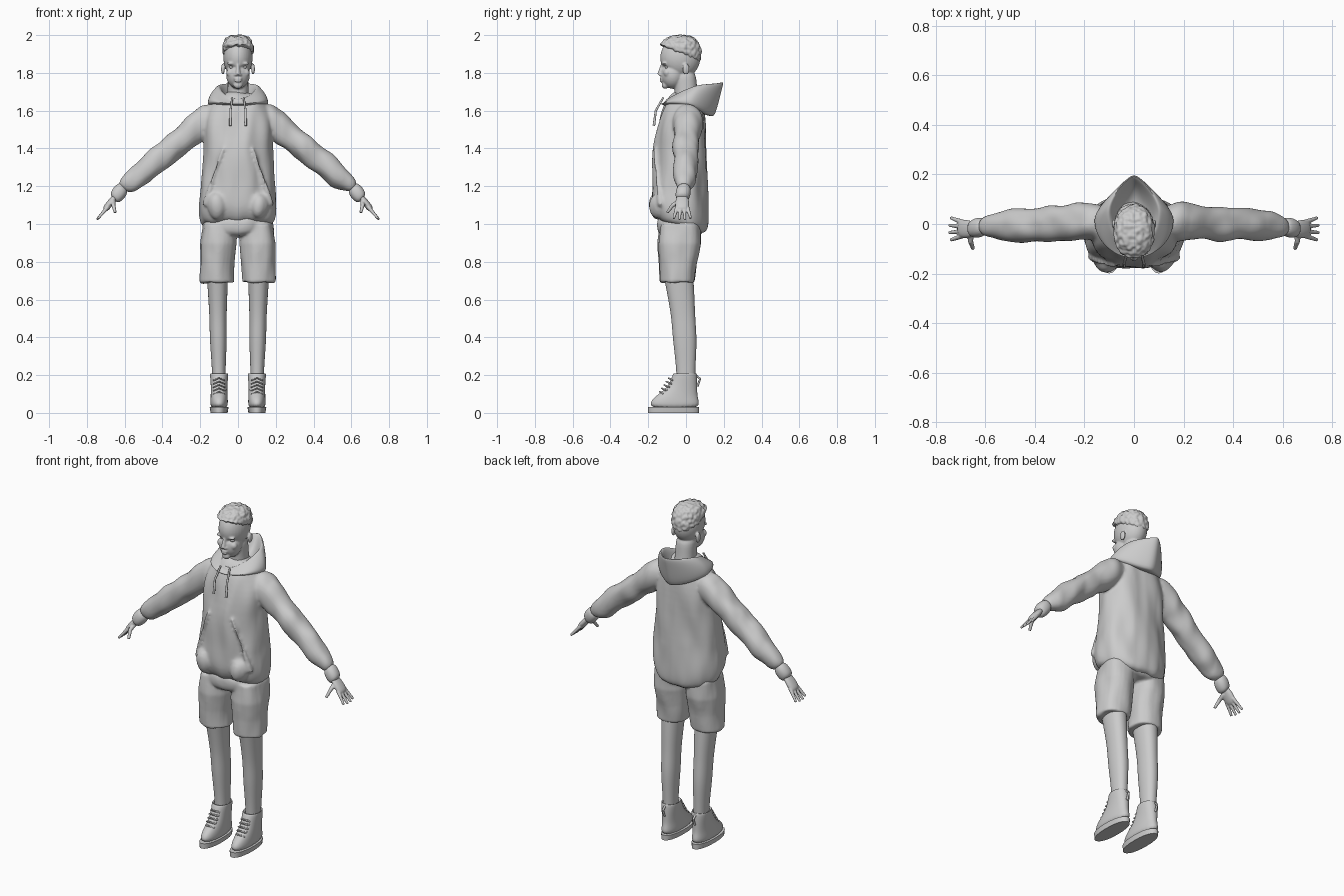
import bpy, bmesh, math
from mathutils import Vector, noise

default_cube = bpy.data.objects.get("Cube")
if default_cube:
    bpy.data.objects.remove(default_cube)

colour = (.6, .6, .6, 1)
grey = bpy.data.materials.new("plain grey")
grey.use_nodes = True
grey.diffuse_color = colour
grey.node_tree.nodes["Principled BSDF"].inputs["Base Color"].default_value = colour

SIDEWAYS, FORWARD = Vector((1, 0, 0)), Vector((0, 1, 0))
ARM_FRAME = dict(across=FORWARD, along=Vector((.66, 0, .75)))


def add_object(name, data, paired=False):
    """Link an object; a paired part is mirrored to the other side."""
    part = bpy.data.objects.new(name, data)
    bpy.context.collection.objects.link(part)
    data.materials.append(grey)
    if paired:
        part.modifiers.new("other side", "MIRROR")
    return part


def mesh_object(name, bm, paired, levels):
    mesh = bpy.data.meshes.new(name)
    bm.to_mesh(mesh)
    bm.free()
    part = add_object(name, mesh)
    part.modifiers.new("rounding", "SUBSURF").levels = levels
    if paired:
        part.modifiers.new("other side", "MIRROR")
    return part


def stack(rows, x=0):
    """Level rings from rows of height, half width, front, back and optional tilt."""
    rings = []
    for height, half, front, back, *tilt in rows:
        centre = Vector((x, (front + back) / 2, height))
        rings.append((centre, half, (back - front) / 2, sum(tilt)))
    return rings


def limb(start, end, radii, depth=1, end_depth=None, bow=0):
    """Evenly spaced rings from start to end."""
    rings = []
    for i, radius in enumerate(radii):
        t = i / (len(radii) - 1)
        centre = Vector(start).lerp(Vector(end), t) + FORWARD * bow * math.sin(math.pi * t)
        ratio = depth + ((end_depth or depth) - depth) * t
        rings.append((centre, radius, radius * ratio, 0))
    return rings


def loft(name, rings, across=SIDEWAYS, along=FORWARD, paired=False,
         sides=24, square=2.2, pointed=0, lift=0, levels=2):
    """Skin a row of rounded rings, with an optional pointed back and raised sides."""
    bm = bmesh.new()
    loops = []
    for centre, half, deep, tilt in rings:
        loop = []
        for i in range(sides):
            angle = math.tau * i / sides
            c, s = (math.copysign(abs(w) ** (2 / square), w)
                    for w in (math.cos(angle), math.sin(angle)))
            if s > 0:
                s += pointed * (1 - abs(c) - s)
            point = centre + across * half * c + along * deep * s
            point.z += tilt * s + lift * c * c
            loop.append(bm.verts.new(point))
        loops.append(loop)
    for low, high in zip(loops, loops[1:]):
        for i in range(sides):
            bm.faces.new((low[i - 1], low[i], high[i], high[i - 1]))
    for cap in (loops[0], loops[-1]):
        bm.faces.new(cap)
    bmesh.ops.recalc_face_normals(bm, faces=bm.faces)
    return mesh_object(name, bm, paired, levels)


def ball(name, centre, size):
    """An ellipsoid, paired when it is off the centre line."""
    bm = bmesh.new()
    bmesh.ops.create_uvsphere(bm, u_segments=16, v_segments=12, radius=1)
    for vert in bm.verts:
        vert.co = Vector(centre) + vert.co * Vector(size)
    return mesh_object(name, bm, centre[0] != 0, 1)


def tube(name, points, thick, thin, paired=True):
    """A round tube through points, tapering from thick to thin."""
    curve = bpy.data.curves.new(name, "CURVE")
    curve.dimensions, curve.bevel_depth, curve.use_fill_caps = "3D", 1, True
    spline = curve.splines.new("POLY")
    spline.points.add(len(points) - 1)
    for i, (knot, place) in enumerate(zip(spline.points, points)):
        knot.co = (*place, 1)
        knot.radius = thick + (thin - thick) * i / (len(points) - 1)
    return add_object(name, curve, paired)


def fuse(name, *parts, voxel=0, relax=3):
    """Join parts, melt them into one skin if a voxel size is given, and shade smooth."""
    bpy.ops.object.select_all(action="DESELECT")
    for part in parts:
        part.select_set(True)
    whole = bpy.context.view_layer.objects.active = parts[0]
    bpy.ops.object.convert(target="MESH")
    if len(parts) > 1:
        bpy.ops.object.join()
    if voxel:
        melt = whole.modifiers.new("melt", "REMESH")
        melt.mode, melt.voxel_size = "VOXEL", voxel
        whole.modifiers.new("relax", "SMOOTH").iterations = relax
        bpy.ops.object.convert(target="MESH")
        bpy.ops.object.shade_smooth()
    else:
        bpy.ops.object.shade_smooth_by_angle(angle=math.radians(45))
    whole.name = name
    return whole


def crumple(whole, amount, frequency, upright):
    """Push the skin in and out with soft noise."""
    scale = Vector((frequency, frequency, upright))
    pushes = [vert.normal * amount * noise.noise(vert.co * scale) for vert in whole.data.vertices]
    for vert, push in zip(whole.data.vertices, pushes):
        vert.co += push


# Head with face features, ears and neck
head = fuse(
    "head",
    ball("skull", (0, -.03, 1.88), (.08, .11, .11)),
    ball("jaw", (0, -.07, 1.79), (.065, .065, .075)),
    ball("chin", (0, -.11, 1.735), (.025, .02, .02)),
    loft("neck", limb((0, .01, 1.6), (0, -.01, 1.82), [.07, .055, .055, .055], 1.1)),
    tube("nose", [(0, -.125, 1.85), (0, -.14, 1.79)], .007, .013, paired=False),
    ball("nostril", (.01, -.135, 1.79), (.01, .01, .007)),
    ball("brow", (.034, -.115, 1.85), (.026, .013, .008)),
    ball("cheek", (.04, -.1, 1.8), (.023, .02, .022)),
    ball("upper_lip", (0, -.13, 1.77), (.022, .01, .006)),
    ball("lower_lip", (0, -.13, 1.757), (.02, .01, .006)),
    ball("ear", (.08, 0, 1.82), (.01, .02, .03)),
    voxel=.005)

# Eye sockets and eyes
eye = Vector((.033, -.1, 1.83))
for vert in head.data.vertices:
    if vert.co.y < eye.y / 2:
        gap = math.hypot(abs(vert.co.x) - eye.x, 2 * (vert.co.z - eye.z))
        vert.co.y += .008 * math.exp(-(gap / .016) ** 2)
fuse("eyes", ball("eye", eye, (.014, .012, .008)))

# Short curly hair
hair = fuse("hair", loft("hair_cap", stack([
    (1.89, .08, -.13, .08, -.06), (1.93, .085, -.145, .085, -.02), (1.96, .08, -.13, .07),
    (1.99, .06, -.1, .04), (2, .03, -.06, .01)])), voxel=.005)
crumple(hair, .007, 55, 55)

# Hoodie body, sleeves and front pocket
torso = loft("torso", stack([
    (.97, .18, -.15, .1, -.04), (1.02, .2, -.17, .12, -.03), (1.1, .21, -.19, .12),
    (1.25, .19, -.18, .11), (1.45, .18, -.17, .12), (1.6, .18, -.13, .1),
    (1.67, .12, -.09, .08), (1.7, .06, -.05, .05)]))
sleeve = loft("sleeve", limb((.1, .01, 1.61), (.62, -.01, 1.18),
                             [.06, .08, .07, .07, .065, .065, .04]), paired=True, **ARM_FRAME)
pocket = ball("pocket", (.11, -.15, 1.1), (.05, .05, .07))
pocket_edge = tube("pocket_edge", [(.08, -.17, 1.4), (.13, -.16, 1.26), (.17, -.13, 1.1)], .006, .014)
hoodie = fuse("hoodie", torso, sleeve, pocket, pocket_edge, voxel=.009, relax=5)
crumple(hoodie, .013, 13, 5)

# Folded hood with a pointed back, and drawstrings
fuse("hood", loft("hood_bag", stack([
    (1.59, .13, -.09, .13, -.02), (1.6, .17, -.14, .16, -.04), (1.66, .15, -.14, .19, .03),
    (1.7, .11, -.12, .21, .06), (1.7, .1, -.11, .19, .05), (1.67, .08, -.1, .15),
    (1.63, .07, -.07, .07)]), square=2, pointed=.45, lift=.03))
fuse("drawstrings", tube("drawstring", [(.03, -.12, 1.67), (.04, -.16, 1.6), (.04, -.17, 1.52)],
                         .005, .007))

# Cuffs and hands
fuse("cuffs", loft("cuff", limb((.6, -.01, 1.2), (.66, -.02, 1.13), [.03, .04, .04, .03]),
                   paired=True, **ARM_FRAME))
palm = loft("palm", limb((.62, -.02, 1.18), (.71, -.02, 1.07), [.02, .025, .036, .038, .03], .5),
            paired=True, **ARM_FRAME)
thumb = tube("thumb", [(.66, -.03, 1.12), (.66, -.07, 1.1), (.65, -.1, 1.06)], .014, .008)
fingers = []
for k in (-1.5, -.5, .5, 1.5):
    short = .006 * abs(k)
    fingers.append(tube("finger", [(.69, -.02 + .018 * k, 1.09),
                                   (.75 - short, -.02 + .03 * k, 1.02 + short)], .011, .007))
fuse("hands", palm, thumb, *fingers, voxel=.004)

# Shorts
pelvis = loft("pelvis", stack([(.93, .16, -.14, .08), (.98, .19, -.16, .1), (1.06, .18, -.15, .1)]))
short_leg = loft("short_leg", limb((.1, -.03, 1), (.11, -.045, .69), [.085, .095, .09, .09],
                                   1.3, end_depth=1), paired=True, levels=0)
shorts = fuse("shorts", pelvis, short_leg, voxel=.008)
crumple(shorts, .01, 14, 6)

# Legs
fuse("legs", loft("leg", limb((.11, -.05, .8), (.1, 0, .1), [.06, .055, .05, .045, .046, .04, .035, .035],
                              1.4, bow=.015), paired=True))

# Boots: sole, upper, crossed laces and heel loop
fuse("soles", loft("sole", stack([(0, .045, -.2, .07), (.03, .05, -.2, .07)], x=.1),
                   paired=True, levels=0))
fuse("boots", loft("boot", stack([
    (.02, .045, -.19, .07), (.06, .047, -.19, .07), (.09, .045, -.16, .06), (.14, .043, -.09, .06),
    (.21, .05, -.07, .06), (.21, .045, -.06, .05), (.18, .03, -.05, .04)], x=.1), paired=True))
laces = []
for i in range(5):
    low = Vector((.1, -.14, .1)).lerp(Vector((.1, -.08, .19)), i / 5)
    for reach in (SIDEWAYS * .03, SIDEWAYS * -.03):
        peak = low + Vector((0, 0, .012))
        laces.append(tube("lace", [low - reach + FORWARD * .02, peak, low + reach + FORWARD * .03],
                          .004, .004))
heel_loop = tube("heel_loop", [(.1, .05, .2), (.1, .075, .18), (.1, .06, .14)], .006, .006)
fuse("boot_laces", heel_loop, *laces)
